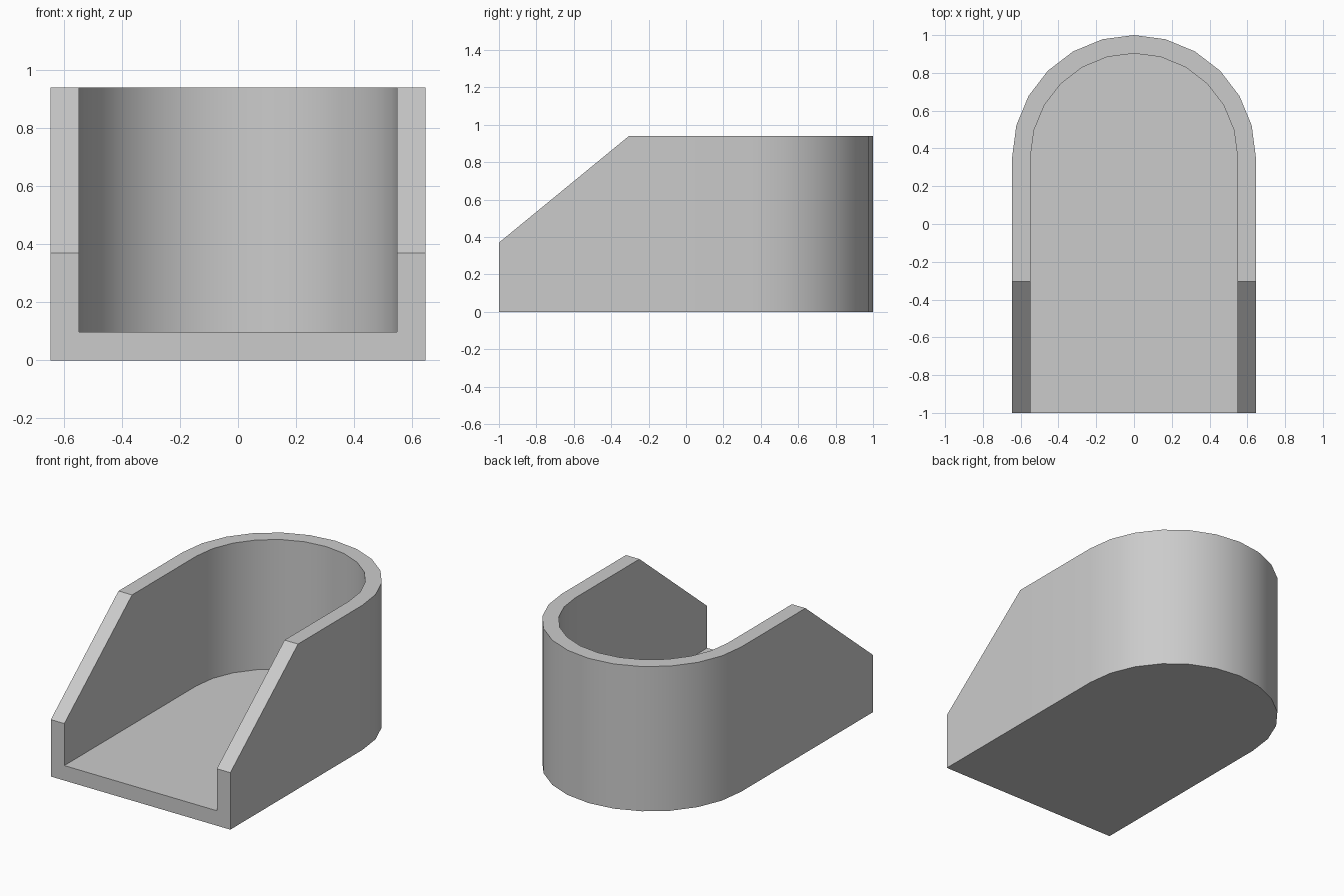
import bpy, bmesh, math

if "Cube" in bpy.data.objects:
    bpy.data.objects.remove(bpy.data.objects["Cube"], do_unlink=True)

OUTER, INNER = 0.645, 0.548      # radii of the rounded back
ARC_Y = 0.355                    # centre of the rounded back
FRONT, SLOPE_END = -1.0, -0.305  # sloped part of the side walls
LOW, HIGH, FLOOR = 0.37, 0.94, 0.097
SEGMENTS = 12

# Plain grey finish
grey = bpy.data.materials.new("light grey")
grey.use_nodes = True
colour = (0.6, 0.6, 0.6, 1)
grey.diffuse_color = colour
grey.node_tree.nodes["Principled BSDF"].inputs["Base Color"].default_value = colour


def u_path(radius):
    """U-shaped plan from the front right, around the back, to the front left."""
    arc = [(radius * math.cos(a), ARC_Y + radius * math.sin(a))
           for a in (math.pi * i / SEGMENTS for i in range(SEGMENTS + 1))]
    return ([(radius, FRONT), (radius, SLOPE_END)] + arc
            + [(-radius, SLOPE_END), (-radius, FRONT)])


def wall_height(y):
    return LOW if y < SLOPE_END else HIGH


# Wall cross-sections: outer bottom, outer top, inner top, inner floor
bm = bmesh.new()
sections = []
for (ox, oy), (ix, iy) in zip(u_path(OUTER), u_path(INNER)):
    sections.append([bm.verts.new(p) for p in (
        (ox, oy, 0), (ox, oy, wall_height(oy)),
        (ix, iy, wall_height(oy)), (ix, iy, FLOOR))])

# Outer wall, rim and inner wall
for a, b in zip(sections, sections[1:]):
    for k in range(3):
        bm.faces.new((a[k], b[k], b[k + 1], a[k + 1]))

# Underside, floor and U-shaped front edge
bm.faces.new([s[0] for s in sections])
bm.faces.new([s[3] for s in sections])
bm.faces.new(sections[0] + sections[-1][::-1])
bmesh.ops.recalc_face_normals(bm, faces=bm.faces)

mesh = bpy.data.meshes.new("open_bin")
bm.to_mesh(mesh)
bm.free()
mesh.materials.append(grey)
bin_object = bpy.data.objects.new("open_bin", mesh)
bpy.context.collection.objects.link(bin_object)

# Smooth the rounded walls, keep the edges crisp
bpy.ops.object.select_all(action="DESELECT")
bin_object.select_set(True)
bpy.context.view_layer.objects.active = bin_object
bpy.ops.object.shade_smooth_by_angle(angle=math.radians(30))
